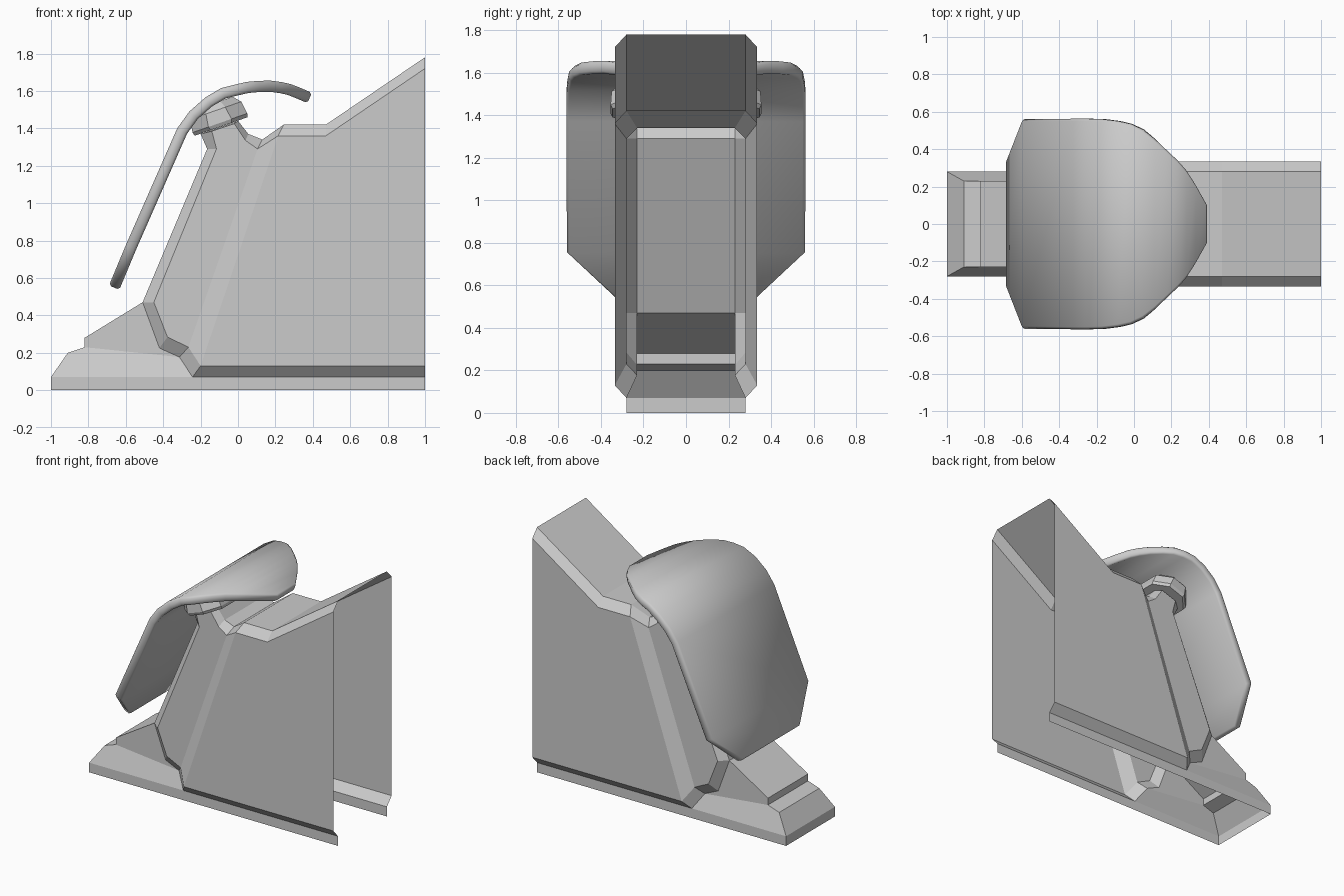
import bpy, math
from mathutils import Vector

if "Cube" in bpy.data.objects:
    bpy.data.objects.remove(bpy.data.objects["Cube"])


def make(name, faces):
    """Object from faces given as point lists, sharing equal corners."""
    index, polys = {}, []
    for f in faces:
        polys.append([index.setdefault(tuple(round(c, 4) for c in p), len(index)) for p in f])
    me = bpy.data.meshes.new(name)
    me.from_pydata(list(index), [], polys)
    me.update()
    ob = bpy.data.objects.new(name, me)
    bpy.context.collection.objects.link(ob)
    return ob


def flip(p):
    return (p[0], -p[1], p[2])


def pts(y, *xz):
    return [(x, y, z) for x, z in xz]


W, M, N = 0.335, 0.28, 0.23   # half widths: wide, middle, narrow

# toe, front wall, neck and roof outline (open shell)
toe = pts(M, (-1, 0), (-1, .07)) + pts(N, (-.91, .2), (-.82, .23), (-.82, .28), (-.51, .47))
over = pts(N, (-.165, 1.29), (-.2, 1.37), (0, 1.44), (.055, 1.37), (.13, 1.34)) \
    + pts(M, (.245, 1.42), (.47, 1.42), (1, 1.78))
# edge around the lower front of the side wall
low_out = pts(N, (-.42, .225), (-.313, .177)) + pts(M, (-.243, .07), (1, .07))
low_in = pts(M, (-.377, .284), (-.265, .23)) + pts(W, (-.2, .13), (1, .13))
knee_out, knee_in = toe[-1], (-.45, M, .47)
over_in = pts(M, (-.115, 1.29), (-.14, 1.385), (-.02, 1.425), (.04, 1.335), (.105, 1.29)) \
    + pts(W, (.215, 1.36), (.47, 1.36), (1, 1.72))

half = []
# skirt, toe slope and toe side
half.append([toe[0], toe[1], low_out[2], low_out[3], (1, M, 0)])
half.append([toe[1], toe[2], toe[3], low_out[1], low_out[2]])
half.append([toe[3], toe[4], toe[5], low_out[0], low_out[1]])
# chamfer strips around the side wall
for outer, inner in (([knee_out] + low_out, [knee_in] + low_in),
                     ([knee_out] + over, [knee_in] + over_in)):
    for i in range(len(outer) - 1):
        half.append([outer[i], outer[i + 1], inner[i + 1], inner[i]])
# side wall: front panel, tapered stripe, rear panel
half.append([knee_in] + over_in[:5] + [low_in[1], low_in[0]])
half.append([low_in[1], over_in[4], over_in[5], low_in[2]])
half.append([low_in[2]] + over_in[5:] + [low_in[3]])

line = toe + over
faces = half + [[flip(p) for p in reversed(f)] for f in half]
faces += [[a, b, flip(b), flip(a)] for a, b in zip(line, line[1:])]
make("body_shell", faces)

# curved hood: x, z and half width at each station
stations = [(-.69, .56, .33), (-.6, .775, .56), (-.325, 1.4, .563), (-.26, 1.49, .563),
            (-.175, 1.565, .56), (-.09, 1.615, .55), (-.02, 1.633, .535), (.045, 1.648, .505),
            (.11, 1.654, .455), (.175, 1.655, .395), (.235, 1.647, .34), (.28, 1.637, .29),
            (.33, 1.618, .215), (.395, 1.59, .1)]
hood = make("curved_hood", [[(a[0], -a[2], a[1]), (b[0], -b[2], b[1]), (b[0], b[2], b[1]), (a[0], a[2], a[1])]
                            for a, b in zip(stations, stations[1:])])
sol = hood.modifiers.new("thickness", 'SOLIDIFY')
sol.thickness, sol.offset = 0.06, -1
bev = hood.modifiers.new("rim", 'BEVEL')
bev.width, bev.segments, bev.limit_method = 0.012, 1, 'ANGLE'
bev.angle_limit = math.radians(50)
bpy.context.view_layer.objects.active = hood
hood.select_set(True)
bpy.ops.object.shade_smooth_by_angle(angle=math.radians(30))

# tilted eight-sided mount between neck and hood
axis = Vector((-.33, 0, .944))
along = Vector((.944, 0, .33))
base = Vector((-.09, 0, 1.41))


def ring(h, a, b, c):
    flat = [(a, b - c), (a - c, b), (c - a, b), (-a, b - c), (-a, c - b), (c - a, -b), (a - c, -b), (a, c - b)]
    return [tuple(base + axis * h + along * u + Vector((0, v, 0))) for u, v in flat]


rings = [ring(0, .15, .345, .09), ring(.02, .155, .355, .09), ring(.09, .145, .35, .09), ring(.13, .11, .31, .07)]
sides = [[r[i], r[(i + 1) % 8], s[(i + 1) % 8], s[i]] for r, s in zip(rings, rings[1:]) for i in range(8)]
make("hood_mount", sides + [list(reversed(rings[0])), rings[-1]])
